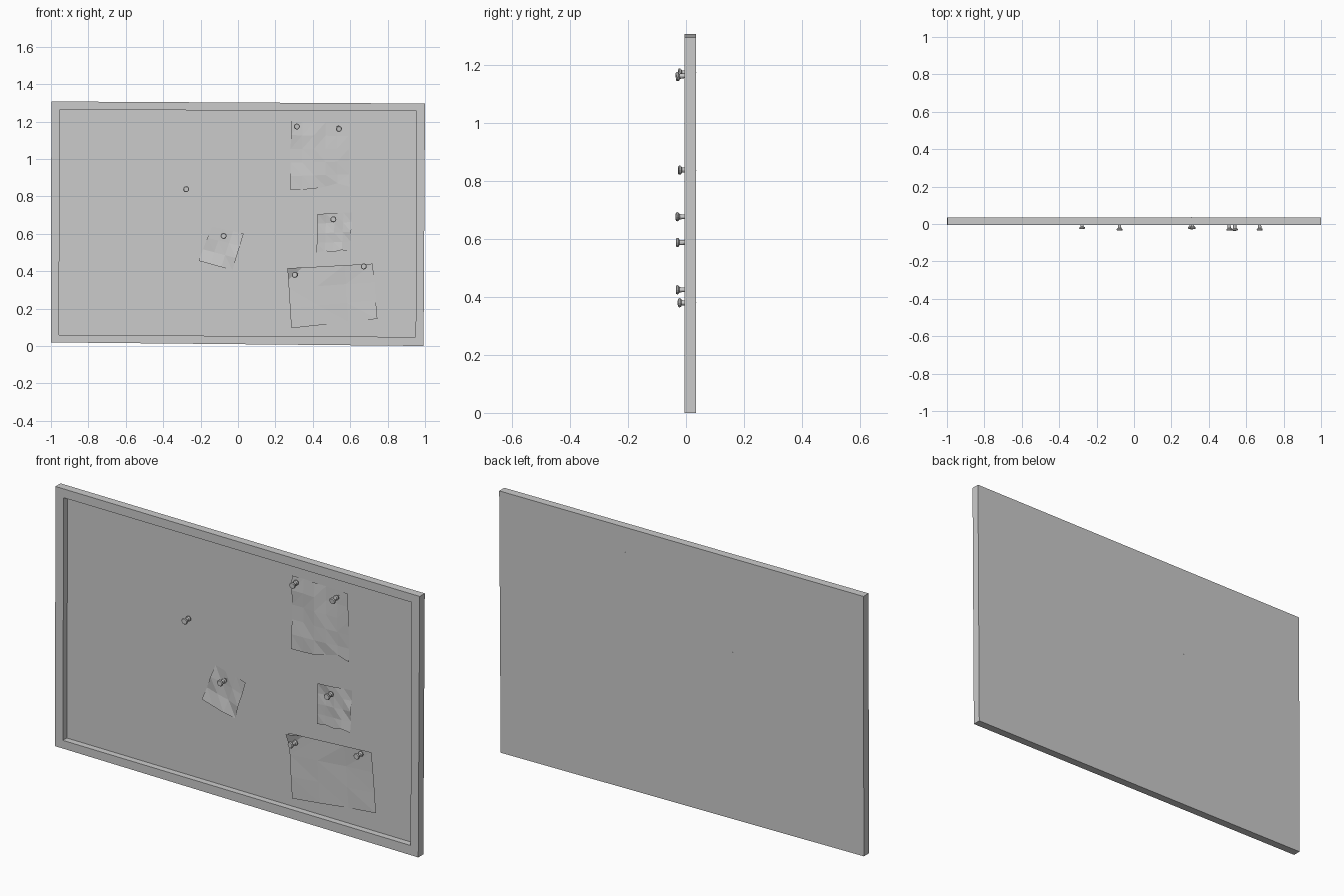
import bpy, bmesh, math, random
from mathutils import Vector, Matrix

random.seed(4)
cube = bpy.data.objects.get("Cube")
if cube:
    bpy.data.objects.remove(cube, do_unlink=True)

grey = bpy.data.materials.new("plain grey")
grey.use_nodes = True
colour = (0.6, 0.6, 0.6, 1)
grey.diffuse_color = colour
grey.node_tree.nodes["Principled BSDF"].inputs["Base Color"].default_value = colour


def finish(bm, name):
    mesh = bpy.data.meshes.new(name)
    bm.to_mesh(mesh)
    bm.free()
    mesh.materials.append(grey)
    ob = bpy.data.objects.new(name, mesh)
    bpy.context.collection.objects.link(ob)
    return ob


# Board: slightly crooked frame around a recessed panel
FRONT, FLOOR, BACK = -0.005, 0.026, 0.035
outer = [(-1, 0.019), (0.992, 0), (1, 1.296), (-0.998, 1.307)]
inner = [(-0.957, 0.059), (0.95, 0.048), (0.955, 1.255), (-0.953, 1.263)]
bm = bmesh.new()
loops = [[bm.verts.new((x, y, z)) for x, z in ring]
         for ring, y in ((outer, BACK), (outer, FRONT), (inner, FRONT), (inner, FLOOR))]
for a, b in zip(loops, loops[1:]):
    for i in range(4):
        j = (i + 1) % 4
        bm.faces.new((a[i], a[j], b[j], b[i]))
bm.faces.new(loops[0])
bm.faces.new(loops[-1])
bmesh.ops.recalc_face_normals(bm, faces=bm.faces)
finish(bm, "board")


# Papers: creased sheets given by their corners (bl, br, tr, tl)
def paper(name, corners, n, ragged=0.0, crease=0.004):
    bl, br, tr, tl = [Vector(c) for c in corners]
    bm = bmesh.new()
    grid = []
    for j in range(n + 1):
        row = []
        for i in range(n + 1):
            u, v = i / n, j / n
            p = bl.lerp(br, u).lerp(tl.lerp(tr, u), v)
            if j == 0 and 0 < i:
                p.y += random.uniform(-0.2, 1) * ragged
            y = 0.019 + random.uniform(-crease, crease)
            row.append(bm.verts.new((p.x, y, p.y)))
        grid.append(row)
    for j in range(n):
        for i in range(n):
            bm.faces.new((grid[j][i], grid[j][i + 1], grid[j + 1][i + 1], grid[j + 1][i]))
    bmesh.ops.triangulate(bm, faces=bm.faces)
    return finish(bm, name)


paper("tall_paper", [(0.28, 0.835), (0.595, 0.85), (0.59, 1.19), (0.283, 1.2)], 5, 0.03)
paper("small_paper", [(0.42, 0.5), (0.6, 0.505), (0.61, 0.715), (0.425, 0.705)], 4, 0.012, 0.006)
paper("tilted_paper", [(-0.21, 0.455), (-0.03, 0.405), (0.03, 0.6), (-0.14, 0.64)], 3, 0, 0.006)
wide = paper("wide_paper", [(0.285, 0.095), (0.745, 0.145), (0.72, 0.44), (0.265, 0.415)], 3, 0, 0.003)

# Curled corner of the wide paper
bm = bmesh.new()
bm.faces.new([bm.verts.new(p) for p in
              ((0.27, 0.016, 0.355), (0.345, 0.016, 0.42), (0.263, -0.004, 0.415))])
finish(bm, "curled_corner")


# Push pins: lathed outline of (radius, distance from head)
outline = [(0, 0), (0.013, 0), (0.016, 0.004), (0.015, 0.009), (0.009, 0.013), (0.008, 0.03),
           (0.013, 0.034), (0.013, 0.039), (0.002, 0.041), (0.0015, 0.06), (0, 0.064)]


def pin(name, x, z, y, tilt=0.0, turn=0.0):
    bm = bmesh.new()
    vs = [bm.verts.new((r, d, 0)) for r, d in outline]
    edges = [bm.edges.new(pair) for pair in zip(vs, vs[1:])]
    bmesh.ops.spin(bm, geom=vs + edges, cent=(0, 0, 0), axis=(0, 1, 0),
                   angle=math.tau, steps=12)
    bmesh.ops.remove_doubles(bm, verts=bm.verts, dist=0.0002)
    bmesh.ops.recalc_face_normals(bm, faces=bm.faces)
    bm.transform(Matrix.Rotation(tilt, 4, "X") @ Matrix.Rotation(turn, 4, "Z"))
    ob = finish(bm, name)
    ob.location = (x, y, z)


pin("tall_paper_pin_right", 0.315, 1.173, -0.027, 0.05, 0.1)
pin("tall_paper_pin_left", 0.54, 1.16, -0.035, 0.12, 0.05)
pin("spare_pin", -0.277, 0.838, -0.027, 0, 0.06)
pin("tilted_paper_pin", -0.077, 0.588, -0.035)
pin("small_paper_pin", 0.51, 0.677, -0.035, 0, 0.06)
pin("wide_paper_pin_right", 0.303, 0.38, -0.027, 0, -0.15)
pin("wide_paper_pin_left", 0.672, 0.425, -0.035)
